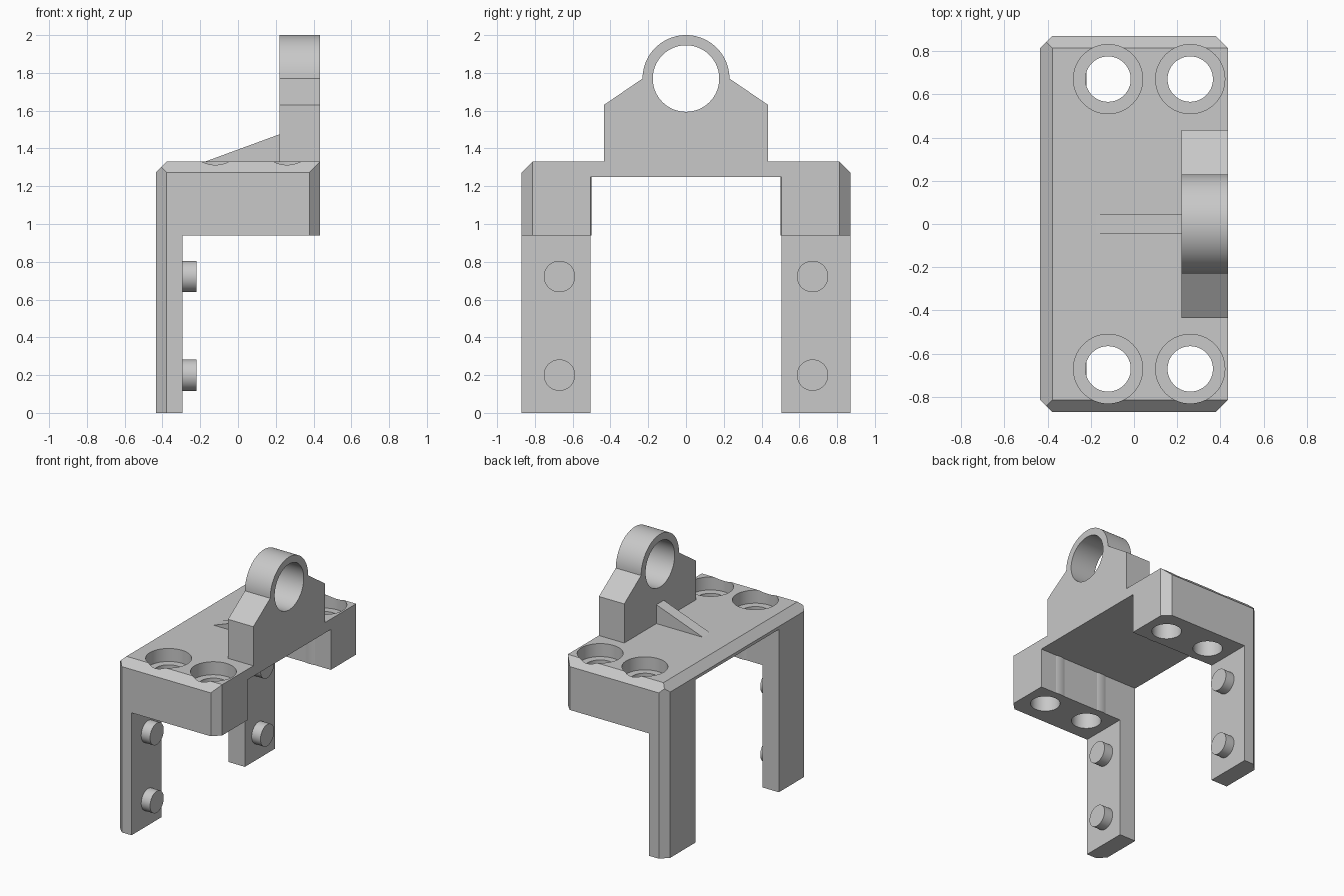
import bpy, bmesh
from math import pi, sin, cos, radians
from mathutils import Matrix, Vector

cube = bpy.data.objects.get("Cube")
if cube:
    bpy.data.objects.remove(cube, do_unlink=True)

grey = bpy.data.materials.new("light grey")
grey.use_nodes = True
grey.diffuse_color = (0.58, 0.58, 0.58, 1)
grey.node_tree.nodes["Principled BSDF"].inputs["Base Color"].default_value = grey.diffuse_color


def finish(name, bm):
    bmesh.ops.recalc_face_normals(bm, faces=bm.faces[:])
    mesh = bpy.data.meshes.new(name)
    bm.to_mesh(mesh)
    bm.free()
    mesh.materials.append(grey)
    obj = bpy.data.objects.new(name, mesh)
    bpy.context.collection.objects.link(obj)
    return obj


def prism_mesh(points, direction):
    bm = bmesh.new()
    face = bm.faces.new([bm.verts.new(p) for p in points])
    ext = bmesh.ops.extrude_face_region(bm, geom=[face])
    moved = [g for g in ext["geom"] if isinstance(g, bmesh.types.BMVert)]
    bmesh.ops.translate(bm, verts=moved, vec=direction)
    return bm


def box(name, lo, hi):
    (x0, y0, z0), (x1, y1, z1) = lo, hi
    corners = [(x0, y0, z0), (x1, y0, z0), (x1, y1, z0), (x0, y1, z0)]
    return finish(name, prism_mesh(corners, (0, 0, z1 - z0)))


def cylinders(name, starts, radius, length, axis, sides=64):
    bm = bmesh.new()
    turn = Vector(axis).to_track_quat('Z', 'Y').to_matrix().to_4x4()
    for start in starts:
        centre = Vector(start) + Vector(axis) * length / 2
        bmesh.ops.create_cone(bm, cap_ends=True, segments=sides, radius1=radius,
                              radius2=radius, depth=length,
                              matrix=Matrix.Translation(centre) @ turn)
    return finish(name, bm)


def cut(obj, cutter):
    cutter.hide_render = True
    mod = obj.modifiers.new("cut", 'BOOLEAN')
    mod.operation = 'DIFFERENCE'
    mod.solver = 'EXACT'
    mod.object = cutter
    bpy.context.view_layer.objects.active = obj
    bpy.ops.object.modifier_apply(modifier=mod.name)


# Main sizes
W, D, TOP, C = 0.435, 0.87, 1.33, 0.057
INNER, SHELF, UNDER = 0.505, 1.25, 0.94
LEG_X, HOLE_Y = -0.295, 0.67
UP, ALONG = (0, 0, 1), (1, 0, 0)

# Bracket body: chamfered plan, then bevelled top edges
plan = [(W, C - D), (W, D - C), (W - C, D), (C - W, D),
        (-W, D - C), (-W, C - D), (C - W, -D), (W - C, -D)]
bm = prism_mesh([(x, y, 0) for x, y in plan], (0, 0, TOP))
for point, normal in (((-W, 0, TOP - C), (-1, 0, 1)),
                      ((0, D, TOP - C), (0, 1, 1)),
                      ((0, -D, TOP - C), (0, -1, 1))):
    bmesh.ops.bisect_plane(bm, geom=bm.verts[:] + bm.edges[:] + bm.faces[:],
                           dist=1e-5, plane_co=point, plane_no=normal, clear_outer=True)
    bmesh.ops.holes_fill(bm, edges=bm.edges[:], sides=0)
body = finish("bracket_body", bm)

# Thin wall swellings around the screw holes
holes = [(x, y, UNDER) for x in (-0.12, 0.26) for y in (-HOLE_Y, HOLE_Y)]
pads = cylinders("screw_hole_walls", holes, 0.17, 0.33, UP)

# Opening between the legs, and space under the overhang
cutters = [box("opening_cutter", (-1, -INNER, -1), (1, INNER, SHELF)),
           box("overhang_cutter", (LEG_X, -2, -1), (2, 2, UNDER))]
for c in cutters:
    cut(body, c)

# Counterbored screw holes
bores = cylinders("bore_cutter", [(x, y, 0.8) for x, y, z in holes], 0.105, 0.8, UP)
counterbores = cylinders("counterbore_cutter", [(x, y, TOP - 0.1) for x, y, z in holes],
                         0.16, 0.3, UP)
for part in (body, pads):
    for c in (bores, counterbores):
        cut(part, c)

# Upright lug with a round eye
EYE_Z, EYE_R, LUG_X = 1.77, 0.23, 0.22
arc = [(EYE_R * cos(pi * i / 40), EYE_Z + EYE_R * sin(pi * i / 40)) for i in range(41)]
outline = [(-W, TOP), (W, TOP), (W, 1.63)] + arc + [(-W, 1.63)]
lug = finish("lug", prism_mesh([(LUG_X, y, z) for y, z in outline], (W - LUG_X, 0, 0)))
eye = cylinders("eye_cutter", [(0, 0, EYE_Z)], 0.176, 1, ALONG, 80)
cut(lug, eye)

# Sloping rib behind the lug
rib_side = [(-0.175, -0.045, TOP), (LUG_X, -0.045, TOP), (LUG_X, -0.045, 1.475)]
rib = finish("rib", prism_mesh(rib_side, (0, 0.09, 0)))

# Locating pegs on the legs
pegs = cylinders("pegs", [(LEG_X - 0.03, y, z) for y in (-HOLE_Y, HOLE_Y)
                          for z in (0.2, 0.722)], 0.083, 0.105, ALONG)

for c in cutters + [bores, counterbores, eye]:
    bpy.data.objects.remove(c, do_unlink=True)

# Smooth the round walls, keep edges crisp
bpy.ops.object.select_all(action='DESELECT')
for part in (body, pads, lug, rib, pegs):
    part.select_set(True)
bpy.context.view_layer.objects.active = body
bpy.ops.object.shade_smooth_by_angle(angle=radians(20))
